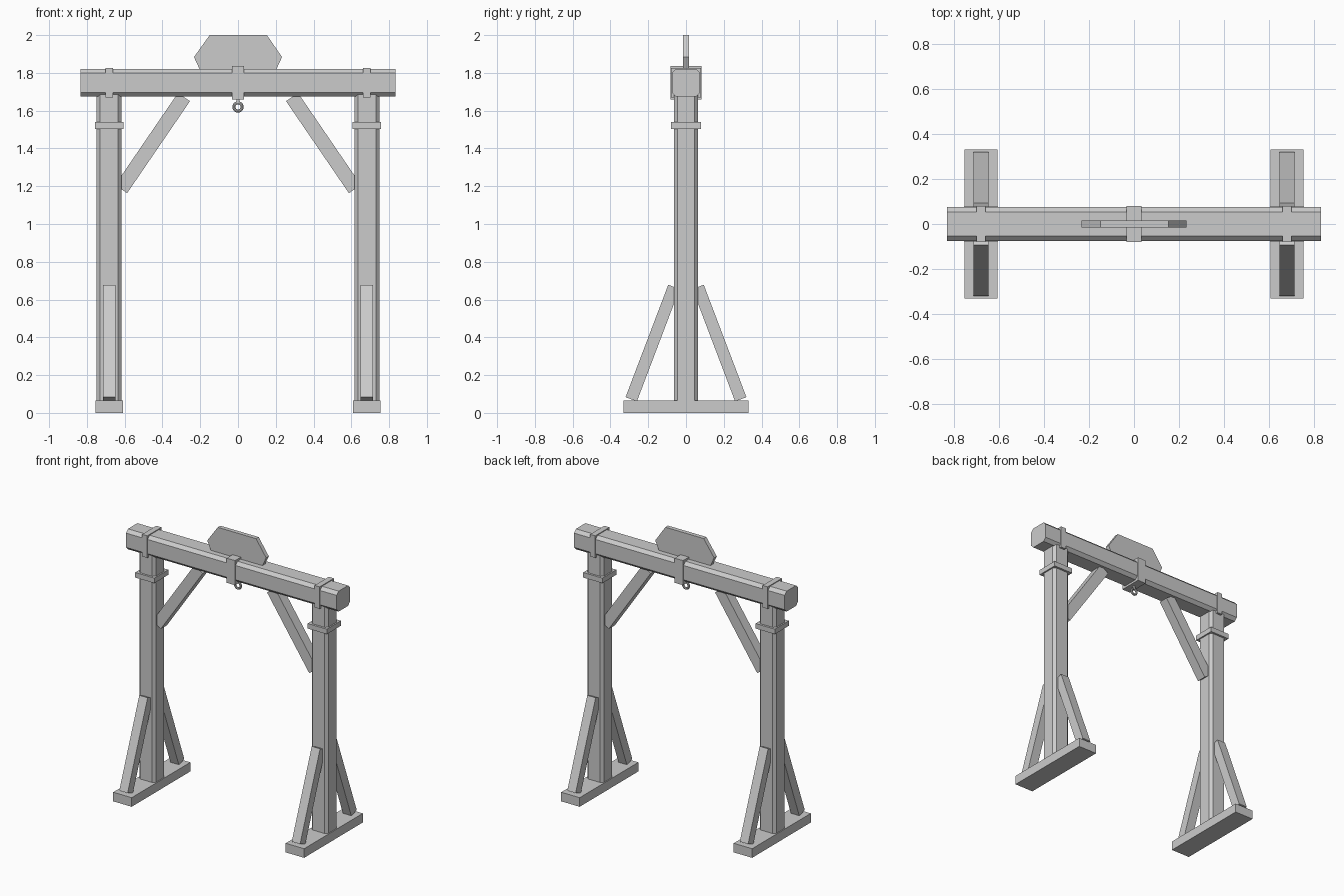
import bpy, math
from mathutils import Vector

if "Cube" in bpy.data.objects:
    bpy.data.objects.remove(bpy.data.objects["Cube"])

wood = bpy.data.materials.new("weathered_grey")
wood.diffuse_color = (0.6, 0.6, 0.6, 1)
wood.use_nodes = True
wood.node_tree.nodes["Principled BSDF"].inputs["Base Color"].default_value = wood.diffuse_color


def mesh_object(name, verts, faces):
    me = bpy.data.meshes.new(name)
    me.from_pydata(verts, [], faces)
    me.materials.append(wood)
    ob = bpy.data.objects.new(name, me)
    bpy.context.collection.objects.link(ob)
    return ob


def prism(name, profile, to_3d, a, b):
    """Extrude a 2D profile between a and b; to_3d(u, v, w) places each point."""
    n = len(profile)
    verts = [to_3d(u, v, w) for w in (a, b) for u, v in profile]
    faces = [list(range(n))[::-1], list(range(n, 2 * n))]
    faces += [[i, (i + 1) % n, n + (i + 1) % n, n + i] for i in range(n)]
    ob = mesh_object(name, verts, faces)
    bpy.context.view_layer.objects.active = ob
    bpy.ops.object.mode_set(mode='EDIT')
    bpy.ops.mesh.select_all(action='SELECT')
    bpy.ops.mesh.normals_make_consistent(inside=False)
    bpy.ops.object.mode_set(mode='OBJECT')
    return ob


def chamfered(hw, hh, c):
    return [(-hw + c, -hh), (hw - c, -hh), (hw, -hh + c), (hw, hh - c),
            (hw - c, hh), (-hw + c, hh), (-hw, hh - c), (-hw, -hh + c)]


def rect(hw, hh):
    return [(-hw, -hh), (hw, -hh), (hw, hh), (-hw, hh)]


def box(name, centre, half):
    x, y, z = centre
    return prism(name, rect(half[0], half[1]),
                 lambda u, v, w: (x + u, y + v, w), z - half[2], z + half[2])


def strut(name, start, end, across, half_across, half_side):
    """Square-ended timber from start to end; 'across' is a horizontal axis."""
    s, e, c = Vector(start), Vector(end), Vector(across)
    d = (e - s).normalized()
    side = d.cross(c)
    return prism(name, rect(half_across, half_side),
                 lambda u, v, w: s + d * w + c * u + side * v, 0, (e - s).length)


# Crossbeam with chamfered edges
BZ = 1.748
prism("crossbeam", chamfered(0.075, 0.073, 0.022),
      lambda u, v, w: (w, u, BZ + v), -0.833, 0.833)

# Centre collar and hanging ring
box("centre_collar", (0, 0, BZ), (0.033, 0.081, 0.088))
bpy.ops.mesh.primitive_torus_add(major_radius=0.022, minor_radius=0.008,
                                 major_segments=20, minor_segments=8,
                                 location=(0, 0, 1.62), rotation=(math.pi / 2, 0, 0))
ring = bpy.context.object
ring.name = "hanging_ring"
ring.data.materials.append(wood)
bpy.ops.object.shade_smooth_by_angle()
box("ring_stem", (0, 0, 1.653), (0.008, 0.008, 0.012))

# Top plate standing on the beam
plate = [(-0.15, 2.0), (-0.233, 1.884), (-0.19, 1.79),
         (0.19, 1.79), (0.233, 1.884), (0.153, 2.0)]
prism("top_plate", plate, lambda u, v, w: (u, w, v), -0.015, 0.015)

for s, label in ((-1, "left"), (1, "right")):
    x = s * 0.682
    # Foot, post, collar and beam strap
    box(label + "_foot", (x, 0, 0.0325), (0.073, 0.331, 0.0325))
    prism(label + "_post", chamfered(0.066, 0.064, 0.018),
          lambda u, v, w: (x + u, v, w), 0.05, 1.70)
    box(label + "_post_collar", (x, 0, 1.521), (0.076, 0.079, 0.018))
    box(label + "_beam_strap", (x, 0, BZ), (0.02, 0.080, 0.079))
    # Diagonal brace under the beam
    strut(label + "_knee_brace", (s * 0.619, 0, 1.185), (s * 0.286, 0, 1.672),
          (0, 1, 0), 0.035, 0.0385)
    # Front and back struts from foot to post
    for t, end in ((-1, "front"), (1, "back")):
        strut(f"{label}_{end}_strut", (x, t * 0.29, 0.072), (x, t * 0.064, 0.667),
              (1, 0, 0), 0.033, 0.032)
